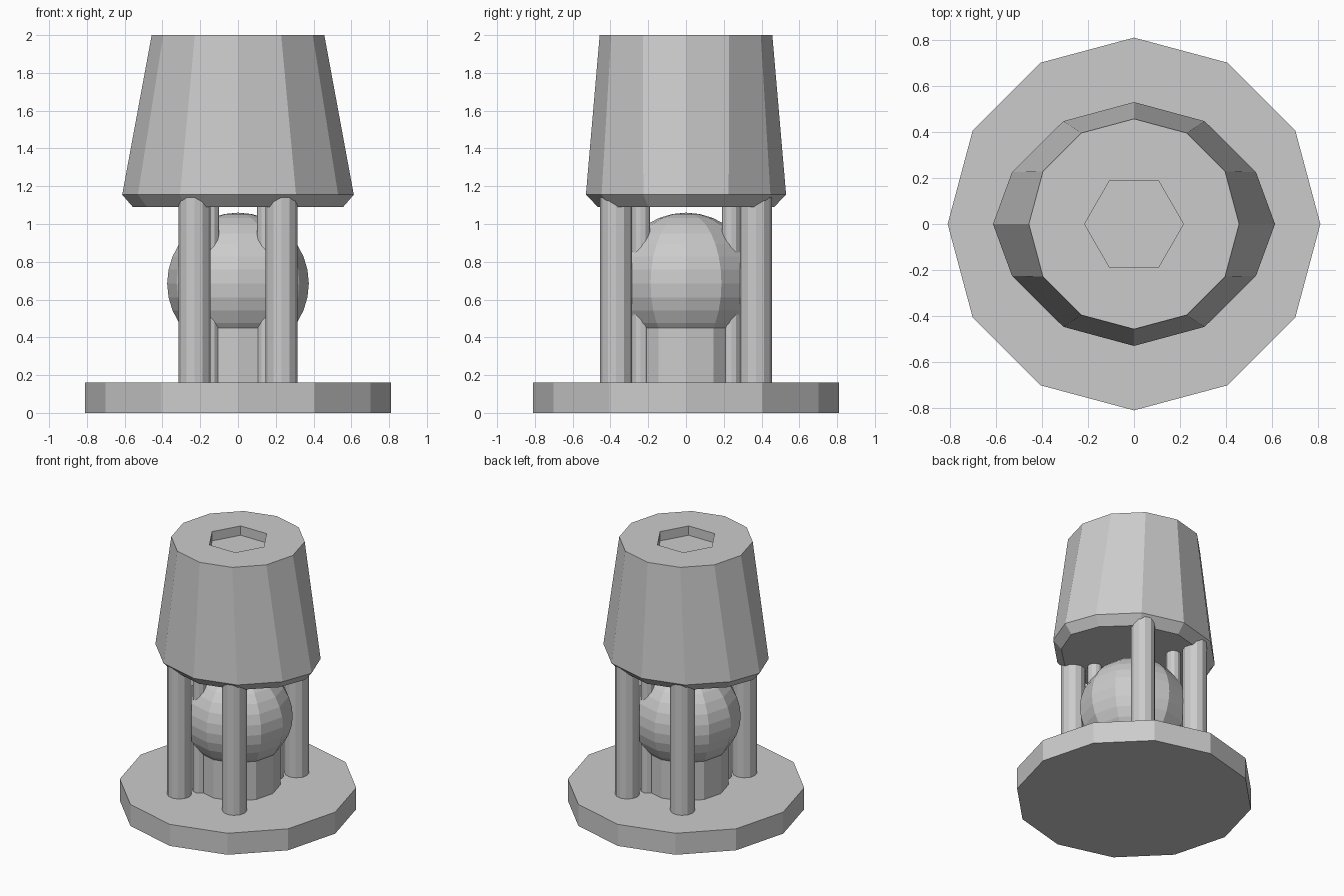
import bpy, bmesh
from math import cos, sin, pi, radians

if "Cube" in bpy.data.objects:
    bpy.data.objects.remove(bpy.data.objects["Cube"])

SIDES = 12


def finish(name, bm):
    bmesh.ops.recalc_face_normals(bm, faces=bm.faces)
    mesh = bpy.data.meshes.new(name)
    bm.to_mesh(mesh)
    bm.free()
    obj = bpy.data.objects.new(name, mesh)
    bpy.context.collection.objects.link(obj)
    return obj


def prism(name, radius, z0, z1, x=0, y=0):
    """Upright 12-sided column with a corner on the x axis."""
    bm = bmesh.new()
    rings = []
    for z in (z0, z1):
        rings.append([bm.verts.new((x + radius * cos(2 * pi * i / SIDES),
                                    y + radius * sin(2 * pi * i / SIDES), z))
                      for i in range(SIDES)])
    for i in range(SIDES):
        j = (i + 1) % SIDES
        bm.faces.new((rings[0][i], rings[0][j], rings[1][j], rings[1][i]))
    bm.faces.new(rings[0][::-1])
    bm.faces.new(rings[1])
    return finish(name, bm)


def round_ring(r):
    return [(r * cos(2 * pi * i / SIDES), r * sin(2 * pi * i / SIDES)) for i in range(SIDES)]


def rim_ring(sx, sy):
    """Oval rim: one quadrant mirrored to all four."""
    q = [(0.613, 0), (0.53, 0.226), (0.307, 0.447), (0, 0.53)]
    pts = q + [(-x, y) for x, y in q[2::-1]]
    pts += [(x, -y) for x, y in pts[5:0:-1]]
    return [(x * sx, y * sy) for x, y in pts]


def hex_ring(r):
    """Hexagon with its edge midpoints, so it matches the 12-sided rings."""
    return [(x * (cos(pi / 6) if i % 2 else 1), y * (cos(pi / 6) if i % 2 else 1))
            for i, (x, y) in enumerate(round_ring(r))]


# round base and the neck under the ball
prism("base", 0.81, 0, 0.162)
prism("neck", 0.29, 0.15, 0.60)

# faceted ball
bm = bmesh.new()
bmesh.ops.create_uvsphere(bm, u_segments=SIDES, v_segments=16, radius=0.375)
bmesh.ops.translate(bm, verts=bm.verts, vec=(0, 0, 0.685))
finish("ball", bm)

# outer thick posts and inner thin posts, one per quadrant
for sx in (-1, 1):
    for sy in (-1, 1):
        side = ("front" if sy < 0 else "back") + ("_left" if sx < 0 else "_right")
        prism("outer_post_" + side, 0.084, 0.15, 1.16, sx * 0.23, sy * 0.37)
        prism("inner_post_" + side, 0.05, 0.15, 1.12, sx * 0.15, sy * 0.24)

# tapered hood: bevelled underside, oval rim, round top with hexagonal recess
levels = [(rim_ring(0.908, 0.88), 1.09), (rim_ring(1, 1), 1.155),
          (round_ring(0.457), 2.0), (hex_ring(0.215), 2.0), (hex_ring(0.215), 1.93)]
bm = bmesh.new()
rings = [[bm.verts.new((x, y, z)) for x, y in pts] for pts, z in levels]
for a, b in zip(rings, rings[1:]):
    for i in range(SIDES):
        j = (i + 1) % SIDES
        bm.faces.new((a[i], a[j], b[j], b[i]))
bm.faces.new(rings[0][::-1])
bm.faces.new(rings[-1])
finish("hood", bm)
